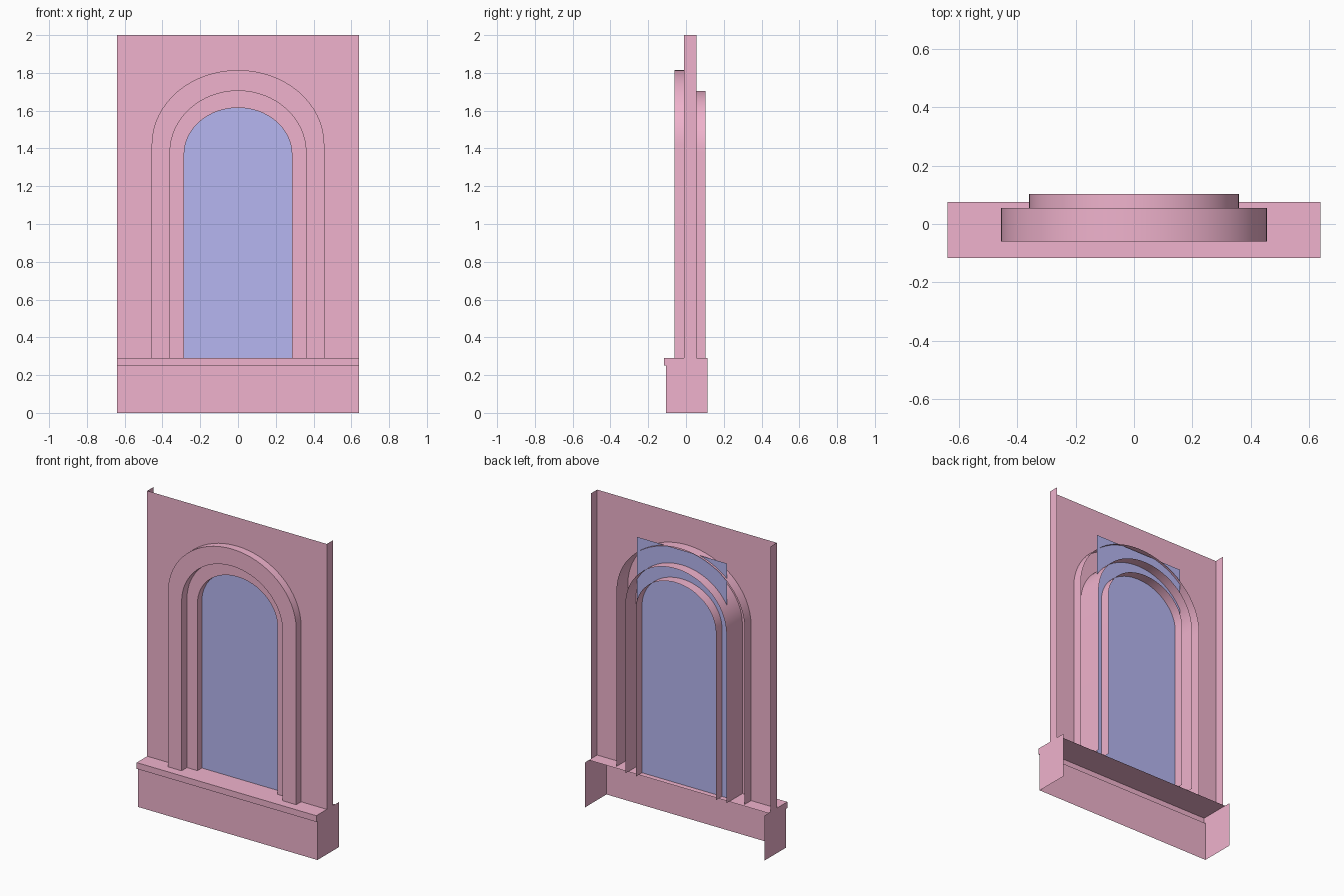
import bpy, math

if "Cube" in bpy.data.objects:
    bpy.data.objects.remove(bpy.data.objects["Cube"])

def material(name, rgb):
    m = bpy.data.materials.new(name)
    m.diffuse_color = (*rgb, 1)
    m.use_nodes = True
    m.node_tree.nodes["Principled BSDF"].inputs["Base Color"].default_value = m.diffuse_color
    return m

PINK = material("pink_plaster", (0.87, 0.45, 0.61))
BLUE = material("blue_glass", (0.47, 0.47, 0.88))
LEDGE = 0.29     # height of the sill top
HALF = 0.64      # half width of the panel

def make(name, verts, faces, mat, smooth=False):
    me = bpy.data.meshes.new(name)
    me.from_pydata(verts, [], faces)
    me.materials.append(mat)
    ob = bpy.data.objects.new(name, me)
    bpy.context.collection.objects.link(ob)
    if smooth:
        bpy.context.view_layer.objects.active = ob
        ob.select_set(True)
        bpy.ops.object.shade_smooth_by_angle(angle=math.radians(30))
        ob.select_set(False)
    return ob

def arch(half, spring, top, n=32):
    """Arch outline in x/z, from left foot over the crown to right foot."""
    pts = [(-half, LEDGE)]
    for i in range(n + 1):
        a = math.pi * (1 - i / n)
        pts.append((half * math.cos(a), spring + (top - spring) * math.sin(a)))
    return pts + [(half, LEDGE)]

def arch_trim(name, outer, inner, y_front, y_back):
    """Open-backed trim: outer shell, front band, inner shell."""
    n = len(outer)
    rows = [(outer, y_back), (outer, y_front), (inner, y_front), (inner, y_back)]
    verts = [(x, y, z) for pts, y in rows for x, z in pts]
    faces = [(r * n + i, r * n + i + 1, (r + 1) * n + i + 1, (r + 1) * n + i)
             for r in range(3) for i in range(n - 1)]
    return make(name, verts, faces, PINK, True)

outer = arch(0.457, 1.42, 1.815)
middle = arch(0.36, 1.38, 1.705)
inner = arch(0.285, 1.37, 1.615)

# Stepped arch trims
arch_trim("outer_arch_trim", outer, middle, -0.06, 0.055)
arch_trim("inner_arch_trim", middle, inner, -0.005, 0.103)

# Wall panel with arched opening and returned side edges
YF, YB = -0.01, 0.055
border = [(-HALF, LEDGE), (-HALF, 2), (HALF, 2), (HALF, LEDGE)]
loop = border + outer[::-1]
verts = [(x, YF, z) for x, z in loop] + [(x, YB, z) for x, z in border]
k = len(loop)
make("wall_panel", verts,
     [tuple(range(k)), (0, 1, k + 1, k), (2, 3, k + 3, k + 2)], PINK)

# Base and sill: one profile swept across the width, open at back and bottom
profile = [(-0.105, 0), (-0.105, 0.25), (-0.117, 0.25), (-0.117, LEDGE), (0.075, LEDGE)]
side = profile[:4] + [(0.115, LEDGE), (0.115, 0)]
p, s = len(profile), len(side)
verts = [(x, y, z) for x in (-HALF, HALF) for y, z in profile]
faces = [(i, i + p, i + p + 1, i + 1) for i in range(p - 1)]
for x in (-HALF, HALF):
    start = len(verts)
    verts += [(x, y, z) for y, z in side]
    ids = tuple(range(start, start + s))
    faces.append(ids if x < 0 else ids[::-1])
make("base_and_sill", verts, faces, PINK)

# Window pane
make("window_pane", [(-0.32, 0.04, LEDGE), (0.32, 0.04, LEDGE),
                     (0.32, 0.04, 1.8), (-0.32, 0.04, 1.8)], [(0, 1, 2, 3)], BLUE)
